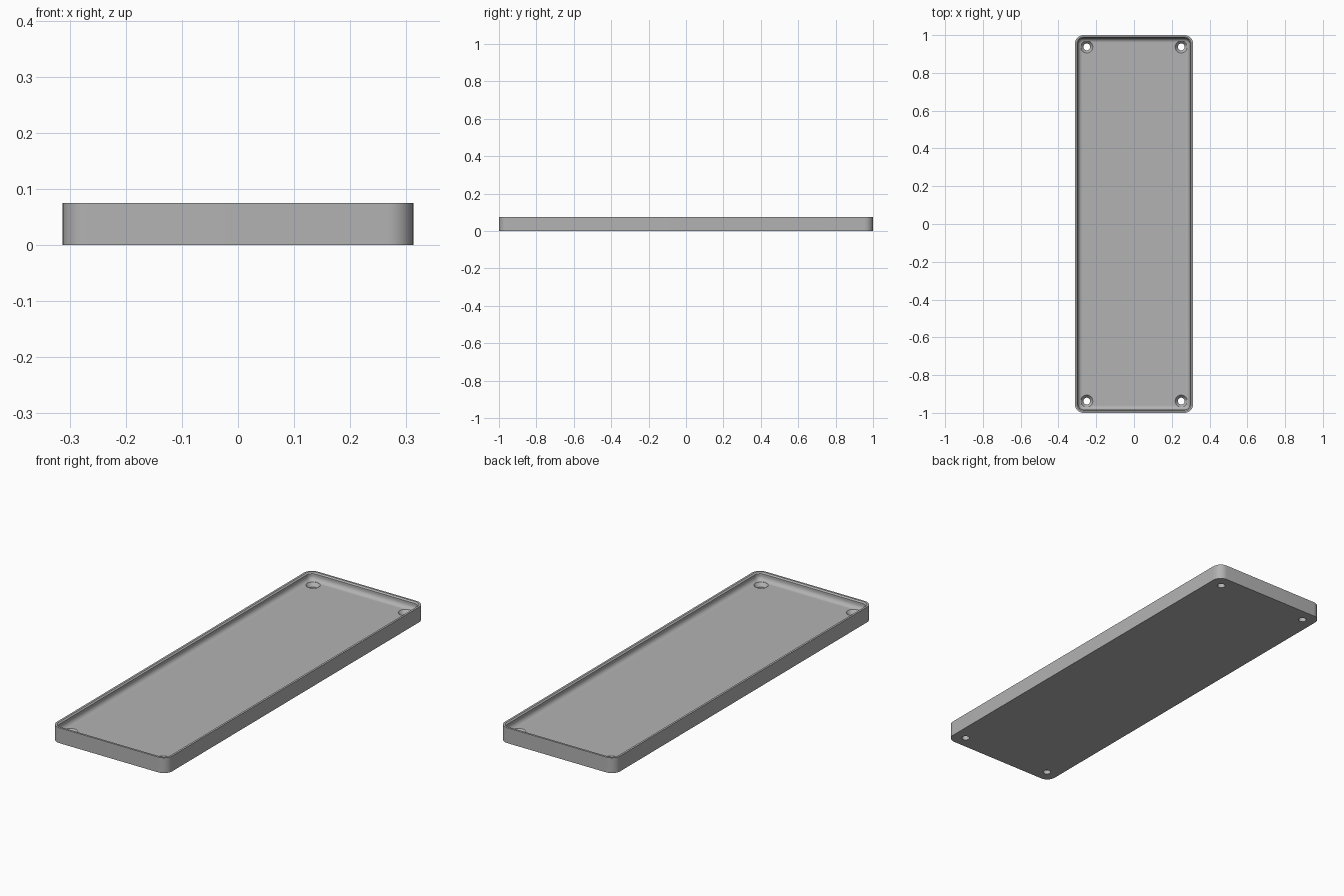
import bpy, bmesh, math

cube = bpy.data.objects.get("Cube")
if cube:
    bpy.data.objects.remove(cube)

HALF_X, HALF_Y, HEIGHT, FLOOR = 0.3125, 1.0, 0.075, 0.0375
CORNER, WALL, FILLET = 0.045, 0.0165, 0.022

grey = bpy.data.materials.new("grey plastic")
grey.use_nodes = True
grey.diffuse_color = (0.45, 0.45, 0.45, 1)
grey.node_tree.nodes["Principled BSDF"].inputs["Base Color"].default_value = grey.diffuse_color


def rounded_loop(bm, inset, z, steps=10):
    """Rounded rectangle of vertices, inset from the outer wall."""
    r = max(CORNER - inset, 0.004)
    cx, cy = HALF_X - inset - r, HALF_Y - inset - r
    verts = []
    for quarter, (sx, sy) in enumerate([(1, 1), (-1, 1), (-1, -1), (1, -1)]):
        for i in range(steps + 1):
            a = (quarter + i / steps) * math.pi / 2
            verts.append(bm.verts.new((sx * cx + r * math.cos(a), sy * cy + r * math.sin(a), z)))
    return verts


def finish(bm, name):
    bmesh.ops.recalc_face_normals(bm, faces=bm.faces)
    mesh = bpy.data.meshes.new(name)
    bm.to_mesh(mesh)
    bm.free()
    mesh.materials.append(grey)
    obj = bpy.data.objects.new(name, mesh)
    bpy.context.collection.objects.link(obj)
    return obj


# Tray: outer wall, rim, chamfered lip, inner wall and filleted floor
profile = [(0, 0), (0, HEIGHT), (0.010, HEIGHT), (WALL, HEIGHT - 0.006)]
for i in range(9):
    a = i / 8 * math.pi / 2
    profile.append((WALL + FILLET * (1 - math.cos(a)), FLOOR + FILLET * (1 - math.sin(a))))
bm = bmesh.new()
loops = [rounded_loop(bm, inset, z) for inset, z in profile]
for low, high in zip(loops, loops[1:]):
    n = len(low)
    for i in range(n):
        j = (i + 1) % n
        bm.faces.new((low[i], low[j], high[j], high[i]))
bm.faces.new(loops[0])
bm.faces.new(loops[-1])
tray = finish(bm, "tray")

# Countersunk screw holes: a straight shaft opening into a cone, then clear above
bm = bmesh.new()
sections = [(0.018, -0.02), (0.018, 0.020), (0.032, FLOOR), (0.032, FLOOR + 0.02)]
for sx in (-1, 1):
    for sy in (-1, 1):
        rings = []
        for r, z in sections:
            angles = [2 * math.pi * i / 32 for i in range(32)]
            rings.append([bm.verts.new((sx * 0.25 + r * math.cos(a), sy * 0.9375 + r * math.sin(a), z))
                          for a in angles])
        for low, high in zip(rings, rings[1:]):
            for i in range(32):
                j = (i + 1) % 32
                bm.faces.new((low[i], low[j], high[j], high[i]))
        bm.faces.new(rings[0])
        bm.faces.new(rings[-1])
cutter = finish(bm, "screw_hole_cutter")
cutter.hide_render = True
cutter.hide_set(True)

cut = tray.modifiers.new("screw holes", "BOOLEAN")
cut.operation = "DIFFERENCE"
cut.solver = "EXACT"
cut.object = cutter

# Apply the cut, then smooth the curved surfaces
bpy.context.view_layer.objects.active = tray
tray.select_set(True)
bpy.ops.object.modifier_apply(modifier=cut.name)
bpy.data.objects.remove(cutter)
bpy.ops.object.shade_smooth_by_angle(angle=math.radians(30))
